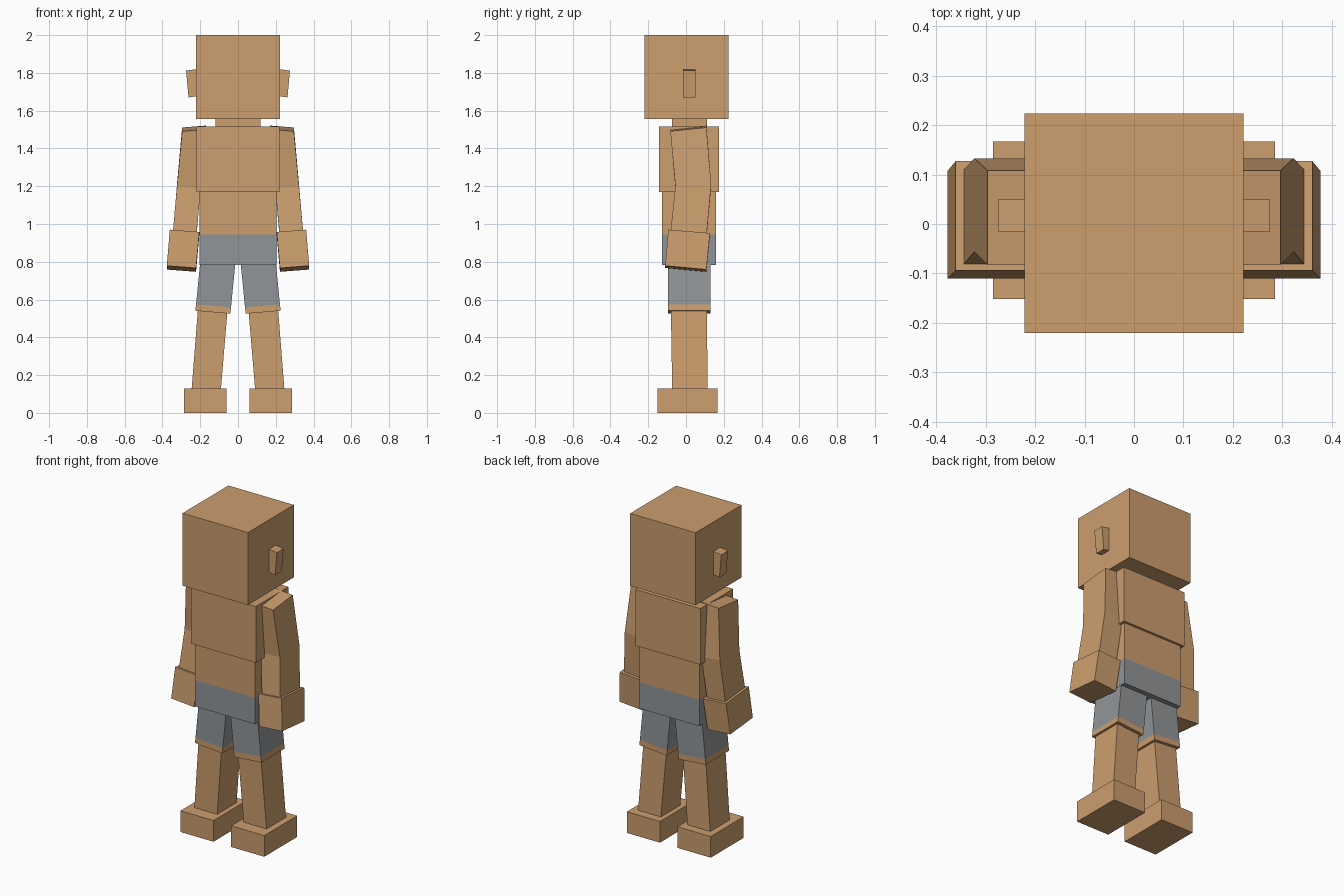
import bpy

if "Cube" in bpy.data.objects:
    bpy.data.objects.remove(bpy.data.objects["Cube"])


def material(name, rgb):
    m = bpy.data.materials.new(name)
    m.diffuse_color = (*rgb, 1)
    m.use_nodes = True
    m.node_tree.nodes["Principled BSDF"].inputs["Base Color"].default_value = m.diffuse_color
    return m


TAN = material("tan", (0.604, 0.342, 0.156))
GREY = material("grey", (0.283, 0.301, 0.314))


def loft(name, rings, mats, side=1):
    """Four-sided block through rings (x0, x1, y0, y1, z, rise along x, rise along y).
    mats holds one material per band between rings, from the bottom up."""
    verts, faces = [], []
    for x0, x1, y0, y1, z, rx, ry in rings:
        for x, y, u, v in ((x0, y0, -.5, -.5), (x1, y0, .5, -.5),
                           (x1, y1, .5, .5), (x0, y1, -.5, .5)):
            verts.append((x * side, y, z + u * rx + v * ry))
    n = len(rings)
    faces.append((3, 2, 1, 0))
    for b in range(n - 1):
        for i in range(4):
            j = (i + 1) % 4
            faces.append((b * 4 + i, b * 4 + j, b * 4 + 4 + j, b * 4 + 4 + i))
    t = 4 * (n - 1)
    faces.append((t, t + 1, t + 2, t + 3))
    if side < 0:
        faces = [f[::-1] for f in faces]
    me = bpy.data.meshes.new(name)
    me.from_pydata(verts, [], faces)
    slots = list(dict.fromkeys(mats))
    for m in slots:
        me.materials.append(m)
    bands = [mats[0]] + [m for m in mats for _ in range(4)] + [mats[-1]]
    for p, m in zip(me.polygons, bands):
        p.material_index = slots.index(m)
    ob = bpy.data.objects.new(name, me)
    bpy.context.collection.objects.link(ob)
    return ob


def block(name, x, y0, y1, z0, z1):
    return loft(name, [(-x, x, y0, y1, z0, 0, 0), (-x, x, y0, y1, z1, 0, 0)], [TAN])


# head, neck and chest
block("head", 0.222, -0.221, 0.224, 1.555, 2.0)
block("neck", 0.12, -0.075, 0.11, 1.50, 1.57)
block("chest", 0.22, -0.142, 0.175, 1.17, 1.515)

# waist with the top of the shorts
loft("waist", [(-0.203, 0.203, -0.127, 0.16, z, 0, 0) for z in (0.783, 0.945, 1.18)],
     [GREY, TAN])

for side, label in ((1, "left"), (-1, "right")):
    # ear, tapering downward
    loft(label + "_ear", [(0.20, 0.262, -0.015, 0.05, 1.675, -0.01, 0),
                          (0.20, 0.275, -0.015, 0.05, 1.817, -0.01, 0)], [TAN], side)
    # arm bent slightly at the elbow
    loft(label + "_arm", [(0.223, 0.348, -0.086, 0.106, 0.91, 0.01, -0.01),
                          (0.197, 0.323, -0.056, 0.133, 1.20, 0.01, 0.008),
                          (0.170, 0.296, -0.083, 0.108, 1.506, -0.01, 0.02)], [TAN, TAN], side)
    # hand
    loft(label + "_hand", [(0.222, 0.377, -0.11, 0.108, 0.763, 0.012, -0.02),
                           (0.205, 0.361, -0.094, 0.127, 0.955, 0.012, -0.018)], [TAN], side)
    # thigh with shorts above a bare hem
    loft(label + "_thigh", [(0.041, 0.226, -0.095, 0.13, 0.533, 0.016, 0),
                            (0.037, 0.222, -0.095, 0.13, 0.567, 0.016, 0),
                            (0.014, 0.199, -0.095, 0.13, 0.80, 0.016, 0)], [TAN, GREY], side)
    # shin
    loft(label + "_shin", [(0.091, 0.246, -0.073, 0.115, 0.12, 0, 0),
                           (0.055, 0.212, -0.08, 0.11, 0.55, 0, 0)], [TAN], side)
    # foot
    loft(label + "_foot", [(0.06, 0.285, -0.152, 0.167, z, 0, 0) for z in (0, 0.13)],
         [TAN], side)
